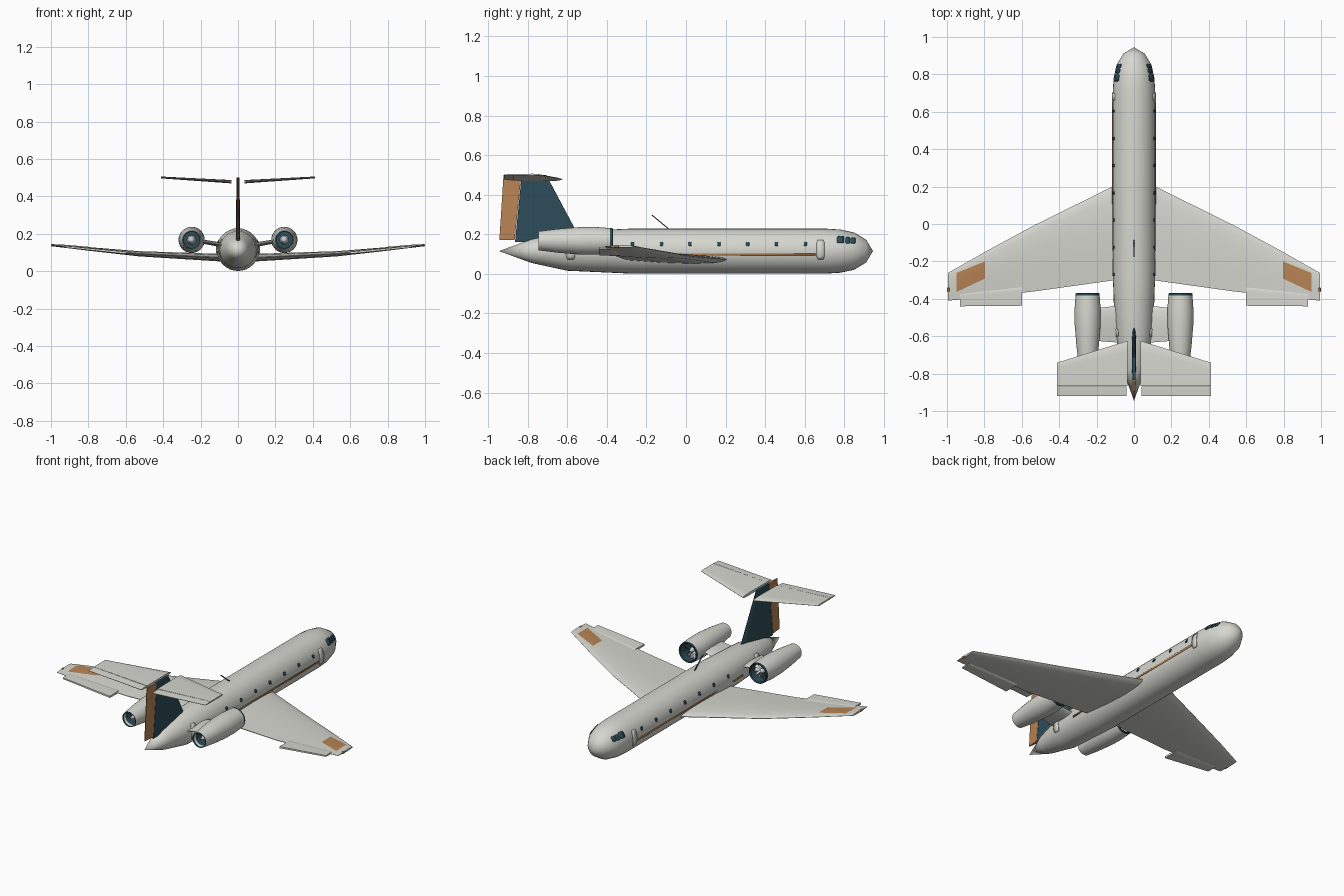
import bpy, bmesh, math
from mathutils import Vector

if "Cube" in bpy.data.objects:
    bpy.data.objects.remove(bpy.data.objects["Cube"])


def material(name, rgb):
    m = bpy.data.materials.new(name)
    m.diffuse_color = (*rgb, 1)
    m.use_nodes = True
    m.node_tree.nodes["Principled BSDF"].inputs["Base Color"].default_value = m.diffuse_color
    return m


WHITE = material("warm_white", (0.68, 0.68, 0.63))
TEAL = material("dark_teal", (0.025, 0.075, 0.1))
ORANGE = material("copper", (0.48, 0.23, 0.09))


def build(name, verts, faces, mat, mirror=False, angle=30):
    me = bpy.data.meshes.new(name)
    me.from_pydata(verts, [], faces)
    bm = bmesh.new()
    bm.from_mesh(me)
    bmesh.ops.remove_doubles(bm, verts=bm.verts, dist=1e-5)
    bmesh.ops.recalc_face_normals(bm, faces=bm.faces)
    bm.to_mesh(me)
    bm.free()
    me.shade_smooth()
    me.set_sharp_from_angle(angle=math.radians(angle))
    if mat:
        me.materials.append(mat)
    ob = bpy.data.objects.new(name, me)
    bpy.context.collection.objects.link(ob)
    if mirror:
        ob.modifiers.new("mirror", 'MIRROR')
    return ob


def bridge(rings, n):
    return [(i * n + j, i * n + (j + 1) % n, (i + 1) * n + (j + 1) % n, (i + 1) * n + j)
            for i in range(rings - 1) for j in range(n)]


def lathe(name, profile, cx, cz, mat, mirror=False, n=32):
    """Revolve (y, radius) points around an axis parallel to y."""
    verts = [(cx + r * math.cos(2 * math.pi * j / n), y, cz + r * math.sin(2 * math.pi * j / n))
             for y, r in profile for j in range(n)]
    return build(name, verts, bridge(len(profile), n), mat, mirror)


def lerp_table(table, x):
    for a, b in zip(table, table[1:]):
        if x <= b[0]:
            f = (x - a[0]) / (b[0] - a[0])
            return [p + (q - p) * f for p, q in zip(a, b)]
    return list(table[-1])


# Airfoil: fraction of chord, fraction of half thickness
FOIL = [(0, 0.05), (0.03, 0.4), (0.12, 0.78), (0.35, 1), (0.65, 0.75), (1, 0.12)]
SLAB = [(0, 0.1), (0.08, 0.8), (0.25, 1), (1, 0.8)]
TAPER = [(0, 1), (0.5, 0.75), (1, 0.2)]


def loft(name, stations, section, mat, mirror=False, upright=False):
    """Skin a surface over (span, lead_y, trail_y, height, thickness) stations."""
    loop = section + [(t, -h) for t, h in reversed(section)]
    verts = []
    for s, y0, y1, z, th in stations:
        for t, h in loop:
            y, off = y0 + (y1 - y0) * t, h * th / 2
            verts.append((z + off, y, s) if upright else (s, y, z + off))
    n = len(loop)
    faces = bridge(len(stations), n)
    faces += [tuple(range(n)), tuple(range(len(verts) - n, len(verts)))]
    return build(name, verts, faces, mat, mirror)


# Fuselage
CZ = 0.115
BODY = [(-0.945, 0.0), (-0.78, 0.06), (-0.6, 0.099), (-0.27, 0.114), (0.7, 0.114),
        (0.78, 0.109), (0.85, 0.094), (0.91, 0.058), (0.945, 0.0)]
lathe("fuselage", BODY, 0, CZ, WHITE)


def side_patch(name, y0, y1, z0, z1, mat, lift=0.002, corner=0.7):
    """Thin plate that follows the fuselage side, on both sides."""
    rows = [(0, corner), (0.15, 1), (0.38, 1), (0.62, 1), (0.85, 1), (1, corner)]
    verts = []
    for t, w in rows:
        z = z0 + (z1 - z0) * t
        for k in (-1, 0, 1):
            y = (y0 + y1) / 2 + k * w * (y1 - y0) / 2
            r = lerp_table(BODY, y)[1] + lift
            verts.append((math.sqrt(max(r * r - (z - CZ) ** 2, 0)), y, z))
    faces = [(i * 3 + j, i * 3 + j + 1, i * 3 + j + 4, i * 3 + j + 3)
             for i in range(len(rows) - 1) for j in range(2)]
    ob = build(name, verts, faces, mat, True)
    sol = ob.modifiers.new("thickness", 'SOLIDIFY')
    sol.thickness, sol.offset = 0.004, 0


# Cabin windows, cockpit windows, doors and side stripe
for i in range(7):
    y = 0.603 - i * 0.1455
    side_patch(f"cabin_window_{i + 1}", y - 0.008, y + 0.008, 0.141, 0.161, TEAL)
for i, (y0, y1, z0, z1) in enumerate([(0.763, 0.799, 0.156, 0.19), (0.806, 0.828, 0.154, 0.184),
                                      (0.832, 0.856, 0.154, 0.182)]):
    side_patch(f"cockpit_window_{i + 1}", y0, y1, z0, z1, TEAL)
side_patch("front_door", 0.66, 0.70, 0.074, 0.17, WHITE)
side_patch("rear_door", -0.605, -0.56, 0.074, 0.17, WHITE)
side_patch("side_stripe", -0.42, 0.655, 0.094, 0.104, ORANGE, 0.001, 1)

# Main wings
WING = [(0.04, 0.235, -0.29, 0.07, 0.042), (0.115, 0.2, -0.302, 0.073, 0.04),
        (0.53, -0.005, -0.36, 0.093, 0.028), (0.78, -0.14, -0.388, 0.117, 0.02),
        (0.995, -0.262, -0.41, 0.139, 0.012)]
loft("wing", WING, FOIL, WHITE, True)
loft("wing_flap", [(0.6, -0.33, -0.437, 0.098, 0.014), (0.93, -0.37, -0.44, 0.131, 0.011)],
     SLAB, WHITE, True)


# Copper panels on top of the wing tips
def wing_top(x, y):
    _, y0, y1, z, th = lerp_table(WING, x)
    return (x, y, z + lerp_table(FOIL, (y - y0) / (y1 - y0))[1] * th / 2 + 0.002)


N = 5
panel = []
for i in range(N):
    u = i / (N - 1)
    for j in range(N):
        panel.append(wing_top(0.797 + 0.153 * u,
                              -0.2 - 0.062 * u - (0.092 + 0.01 * u) * j / (N - 1)))
build("wing_panel", panel, [(i * N + j, i * N + j + 1, (i + 1) * N + j + 1, (i + 1) * N + j)
                            for i in range(N - 1) for j in range(N - 1)], ORANGE, True)

# Wing tip lights
lathe("tip_light", [(-0.365, 0), (-0.36, 0.007), (-0.342, 0.007), (-0.337, 0)],
      0.993, 0.139, ORANGE, True, 12)

# Engines: nacelle shell, intake lip, fan and exhaust
EX, EZ = 0.248, 0.167
lathe("engine_nacelle", [(-0.735, 0.043), (-0.745, 0.048), (-0.65, 0.06), (-0.54, 0.069),
                         (-0.46, 0.07), (-0.378, 0.064), (-0.378, 0.056), (-0.46, 0.054),
                         (-0.6, 0.05), (-0.735, 0.043)], EX, EZ, WHITE, True)
lathe("intake_lip", [(-0.38, 0.065), (-0.372, 0.064), (-0.37, 0.06), (-0.374, 0.055),
                     (-0.43, 0.053), (-0.38, 0.065)], EX, EZ, TEAL, True)
lathe("engine_core", [(-0.43, 0), (-0.43, 0.054), (-0.65, 0.047), (-0.65, 0)], EX, EZ, TEAL, True)
lathe("fan_spinner", [(-0.435, 0.018), (-0.41, 0.013), (-0.39, 0)], EX, EZ, None, True, 16)
lathe("exhaust_cone", [(-0.64, 0.026), (-0.69, 0.018), (-0.735, 0)], EX, EZ, None, True, 16)
lathe("exhaust_liner", [(-0.65, 0.046), (-0.746, 0.043), (-0.746, 0.046)], EX, EZ, TEAL, True)
verts, faces = [], []
for k in range(12):
    a = k * math.tau / 12
    for r, da, y in ((0.012, -0.15, -0.425), (0.012, 0.3, -0.415),
                     (0.053, 0.22, -0.41), (0.053, -0.1, -0.425)):
        verts.append((EX + r * math.cos(a + da), y, EZ + r * math.sin(a + da)))
    faces.append(tuple(range(4 * k, 4 * k + 4)))
build("fan_blades", verts, faces, None, True)

# Engine pylons
loft("engine_pylon", [(0.07, -0.435, -0.635, 0.137, 0.026), (0.2, -0.45, -0.625, 0.16, 0.022)],
     FOIL, WHITE, True)

# Fin and rudder
loft("tail_fin", [(0.16, -0.525, -0.864, 0, 0.022), (0.5, -0.706, -0.83, 0, 0.017)],
     SLAB, TEAL, upright=True)
loft("rudder", [(0.17, -0.866, -0.943, 0, 0.018), (0.5, -0.832, -0.922, 0, 0.014)],
     TAPER, ORANGE, upright=True)

# Tailplane and elevators
loft("tailplane", [(0.036, -0.625, -0.866, 0.478, 0.018), (0.413, -0.742, -0.866, 0.501, 0.01)],
     SLAB, WHITE, True)
loft("elevator", [(0.04, -0.868, -0.92, 0.478, 0.013), (0.413, -0.868, -0.92, 0.501, 0.008)],
     TAPER, WHITE, True)

# Roof antenna
base, tip = Vector((0, -0.085, 0.225)), Vector((0, -0.172, 0.297))
ring = [(x, y) for x in (-0.003, 0.003) for y in (-0.004, 0.004)]
verts = [p + Vector((x, y, 0)) for p in (base, tip) for x, y in ring]
build("roof_antenna", verts, [(0, 1, 3, 2), (4, 5, 7, 6), (0, 1, 5, 4), (1, 3, 7, 5),
                              (3, 2, 6, 7), (2, 0, 4, 6)], TEAL)
